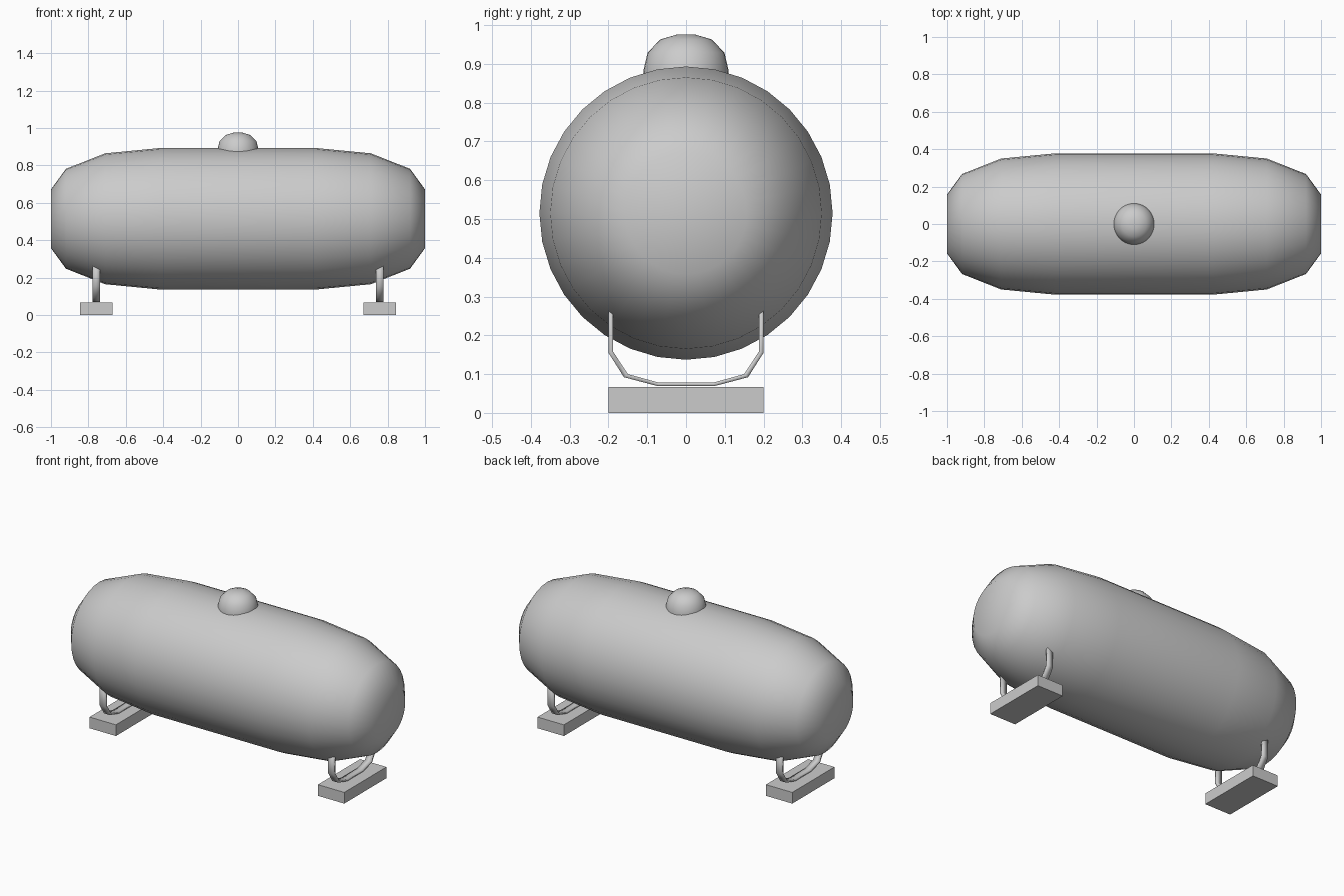
import bpy, bmesh
from math import cos, sin, tau
from mathutils import Vector

if "Cube" in bpy.data.objects:
    bpy.data.objects.remove(bpy.data.objects["Cube"])


def finish(name, bm, smooth):
    bmesh.ops.recalc_face_normals(bm, faces=bm.faces)
    mesh = bpy.data.meshes.new(name)
    bm.to_mesh(mesh)
    bm.free()
    for p in mesh.polygons:
        p.use_smooth = smooth
    obj = bpy.data.objects.new(name, mesh)
    bpy.context.collection.objects.link(obj)
    return obj


def lathe(name, profile, place, sides=32):
    """Revolve (radius, height) points; place maps (a, b, height) to world."""
    bm = bmesh.new()
    rings = []
    for r, h in profile:
        if r == 0:
            rings.append([bm.verts.new(place(0, 0, h))] * sides)
        else:
            rings.append([bm.verts.new(place(r * cos(tau * i / sides), r * sin(tau * i / sides), h))
                          for i in range(sides)])
    for lo, hi in zip(rings, rings[1:]):
        for i in range(sides):
            j = (i + 1) % sides
            bm.faces.new(list(dict.fromkeys((lo[i], lo[j], hi[j], hi[i]))))
    return finish(name, bm, True)


# Tank body, revolved about the x axis
half = [(0.378, 0.42), (0.35, 0.71), (0.267, 0.92), (0.157, 1.0), (0, 1.0)]
profile = [(r, -x) for r, x in reversed(half)] + half
lathe("tank_body", profile, lambda a, b, h: Vector((h, a, 0.515 + b)))

# Domed filler cover
dome = [(0.11, 0.86), (0.11, 0.882), (0.099, 0.929), (0.066, 0.963), (0.025, 0.975), (0, 0.975)]
lathe("filler_dome", dome, lambda a, b, h: Vector((a, b, h)))


def strap(name, cx, width=0.04):
    """U-shaped cradle band with matching outer and inner outlines."""
    outer = [(0.2, 0.29), (0.2, 0.155), (0.16, 0.092), (0.073, 0.069)]
    inner = [(0.188, 0.29), (0.188, 0.158), (0.15, 0.1), (0.07, 0.078)]
    full = [pts + [(-y, z) for y, z in reversed(pts)] for pts in (outer, inner)]
    bm = bmesh.new()
    loops = [[bm.verts.new((cx + s * width / 2, y, z)) for s, (y, z) in zip((-1, 1, 1, -1), (o, o, i, i))]
             for o, i in zip(*full)]
    for a, b in zip(loops, loops[1:]):
        for k in range(4):
            bm.faces.new((a[k], a[(k + 1) % 4], b[(k + 1) % 4], b[k]))
    bm.faces.new(loops[0])
    bm.faces.new(loops[-1])
    return finish(name, bm, True)


def foot(name, cx):
    bm = bmesh.new()
    bmesh.ops.create_cube(bm, size=1)
    for v in bm.verts:
        v.co = Vector((cx + v.co.x * 0.175, v.co.y * 0.4, (v.co.z + 0.5) * 0.067))
    return finish(name, bm, False)


# Cradle straps and foot blocks at both ends
for side, s in (("left", -1), ("right", 1)):
    strap(side + "_cradle_strap", s * 0.758)
    foot(side + "_foot_block", s * 0.758)
